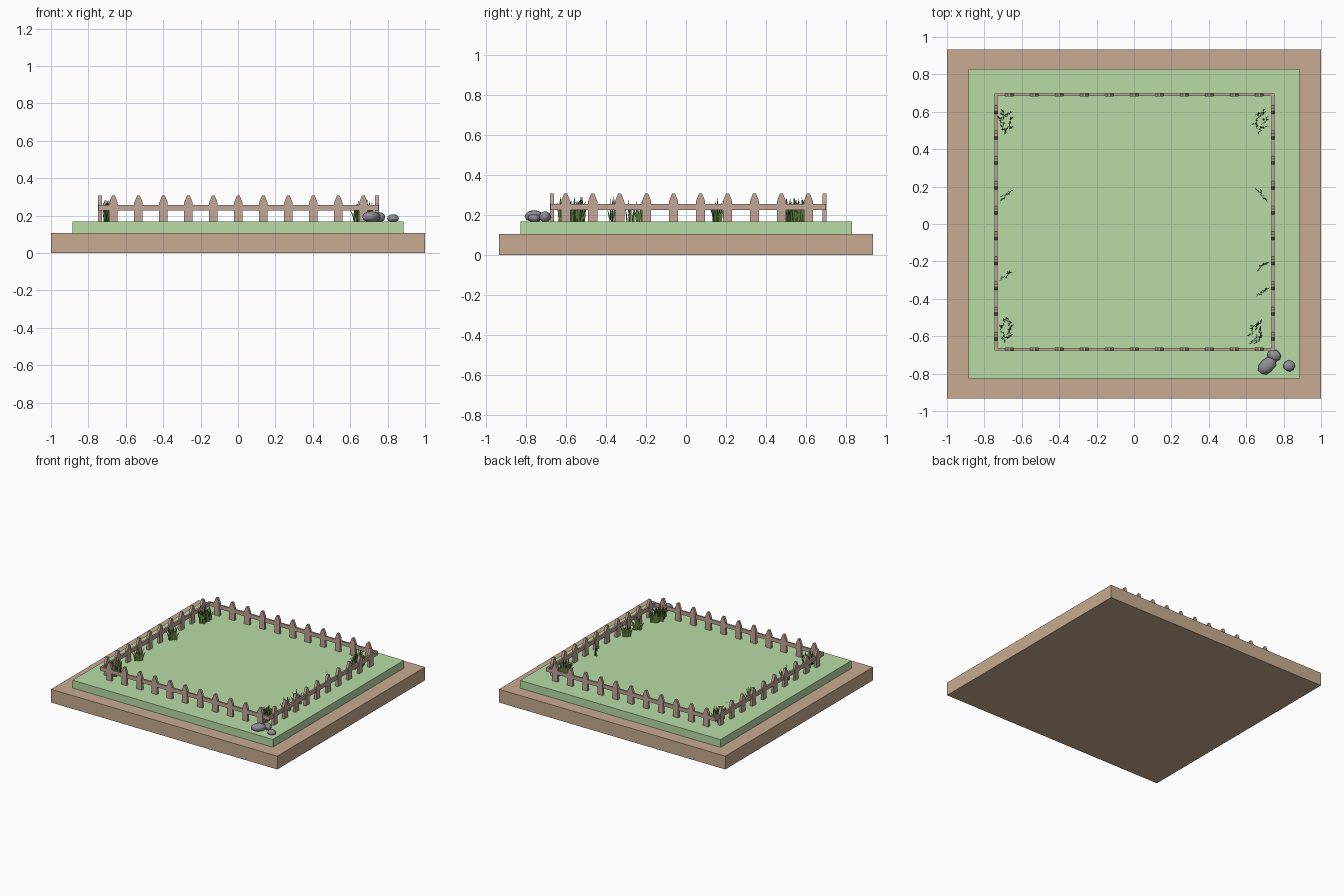
import bpy, bmesh, math, random
from mathutils import Vector, Matrix

if "Cube" in bpy.data.objects:
    bpy.data.objects.remove(bpy.data.objects["Cube"])
random.seed(4)
GROUND = 0.168


def material(name, rgb):
    m = bpy.data.materials.new(name)
    m.diffuse_color = (*rgb, 1)
    m.use_nodes = True
    m.node_tree.nodes["Principled BSDF"].inputs["Base Color"].default_value = m.diffuse_color
    return m


SOIL = material("soil", (0.58, 0.41, 0.28))
LAWN = material("lawn", (0.48, 0.72, 0.38))
WOOD = material("wood", (0.54, 0.38, 0.31))
BLADE = material("blade_green", (0.10, 0.19, 0.04))
STONE = material("stone", (0.27, 0.27, 0.30))


def finish(bm, name, mat):
    me = bpy.data.meshes.new(name)
    bm.to_mesh(me)
    bm.free()
    me.materials.append(mat)
    ob = bpy.data.objects.new(name, me)
    bpy.context.collection.objects.link(ob)
    return ob


def add_box(bm, lo, hi):
    lo, hi = Vector(lo), Vector(hi)
    mat = Matrix.Translation((lo + hi) / 2) @ Matrix.Diagonal((*(hi - lo), 1))
    bmesh.ops.create_cube(bm, size=1, matrix=mat)


def slab(name, lo, hi, mat):
    bm = bmesh.new()
    add_box(bm, lo, hi)
    finish(bm, name, mat)


# stepped ground
slab("soil_base", (-1, -0.932, 0), (1, 0.932, 0.106), SOIL)
slab("lawn_slab", (-0.885, -0.825, 0.106), (0.885, 0.829, GROUND), LAWN)


# one straight fence run along local x, made of pointed pickets and a rail
def fence(name, count, first, step, start, end, place):
    bm = bmesh.new()
    outline = [(-0.023, GROUND), (0.023, GROUND), (0.023, 0.268),
               (0.007, 0.308), (-0.007, 0.308), (-0.023, 0.268)]
    for i in range(count):
        c = first + i * step
        f = bm.faces.new([bm.verts.new((c + x, -0.010, z)) for x, z in outline])
        new = bmesh.ops.extrude_face_region(bm, geom=[f])["geom"]
        bmesh.ops.translate(bm, vec=(0, 0.020, 0),
                            verts=[v for v in new if isinstance(v, bmesh.types.BMVert)])
    add_box(bm, (start, -0.007, 0.226), (end, 0.007, 0.256))
    bmesh.ops.recalc_face_normals(bm, faces=bm.faces)
    bm.transform(place)
    finish(bm, name, WOOD)


for name, y in (("front_fence", -0.669), ("back_fence", 0.691)):
    fence(name, 11, -0.666, 0.1336, -0.745, 0.75, Matrix.Translation((0, y, 0)))
turn = Matrix.Rotation(math.pi / 2, 4, 'Z')
for name, x in (("left_fence", -0.738), ("right_fence", 0.743)):
    fence(name, 10, -0.60, 0.1345, -0.676, 0.698, Matrix.Translation((x, 0, 0)) @ turn)


# a tuft is a narrow fan of bent, tapering blades
def add_tuft(bm, x, y, angle, length=0.09, blades=8):
    d = Vector((math.cos(angle), math.sin(angle), 0))
    n = Vector((-d.y, d.x, 0))
    for i in range(blades):
        t = i / (blades - 1) - 0.5
        root = Vector((x, y, GROUND - 0.003)) + d * t * length * 0.55 + n * random.uniform(-.007, .007)
        lean = d * t * length * 0.55 + n * random.uniform(-.014, .014)
        h = random.uniform(0.085, 0.14) * (1 - 0.5 * abs(t))
        rows = []
        for k, w in ((0, 0.004), (0.4, 0.0055), (0.75, 0.004)):
            p = root + lean * k * k + Vector((0, 0, h * k))
            side = d * w + n * w * random.uniform(-.6, .6)
            rows.append([bm.verts.new(p - side), bm.verts.new(p + side)])
        tip = bm.verts.new(root + lean + Vector((0, 0, h)))
        for a, b in zip(rows, rows[1:]):
            bm.faces.new((a[0], a[1], b[1], b[0]))
        bm.faces.new((rows[-1][0], rows[-1][1], tip))


# single tufts beside the side fences
for i, (x, y, deg) in enumerate([(-0.685, 0.155, 36), (-0.685, -0.275, 36), (0.685, 0.155, -60),
                                 (0.685, -0.23, 36), (0.685, -0.365, 36)]):
    bm = bmesh.new()
    add_tuft(bm, x, y, math.radians(deg))
    finish(bm, f"grass_tuft_{i + 1}", BLADE)

# corner clumps: tufts arranged in a loop
for name, x, y in (("back_left", -0.685, 0.55), ("back_right", 0.675, 0.55),
                   ("front_left", -0.685, -0.565), ("front_right", 0.655, -0.58)):
    bm = bmesh.new()
    for k in range(6):
        a = k * math.tau / 6
        add_tuft(bm, x + 0.024 * math.cos(a), y + 0.045 * math.sin(a),
                 math.radians(random.choice((35, 60, 110))), 0.06, 6)
    finish(bm, f"{name}_grass_clump", BLADE)


# worn stones at the front right corner
def stone(name, x, y, rx, ry, height, deg):
    bm = bmesh.new()
    bmesh.ops.create_icosphere(bm, subdivisions=2, radius=1)
    for v in bm.verts:
        v.co *= random.uniform(0.92, 1.04)
        v.co.z = max(v.co.z, -0.75)
    rz = height / 1.75
    bm.transform(Matrix.Translation((x, y, GROUND + 0.75 * rz)) @
                 Matrix.Rotation(math.radians(deg), 4, 'Z') @ Matrix.Diagonal((rx, ry, rz, 1)))
    ob = finish(bm, name, STONE)
    bpy.context.view_layer.objects.active = ob
    ob.select_set(True)
    bpy.ops.object.shade_smooth_by_angle(angle=math.radians(35))
    ob.select_set(False)


stone("large_stone", 0.712, -0.757, 0.058, 0.040, 0.056, 42)
stone("middle_stone", 0.750, -0.703, 0.040, 0.031, 0.052, -20)
stone("small_stone", 0.829, -0.758, 0.033, 0.031, 0.040, 10)
